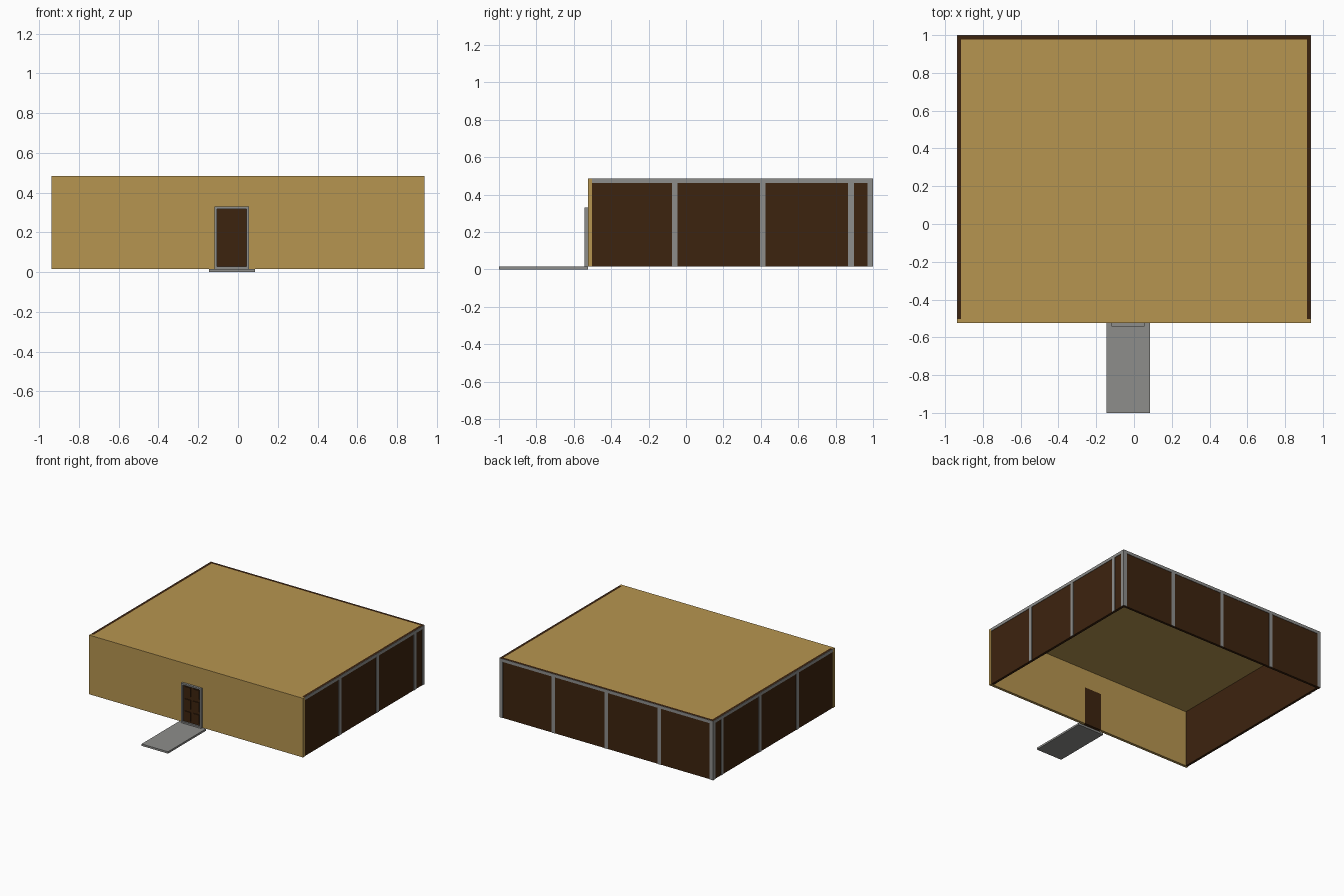
import bpy, bmesh

if "Cube" in bpy.data.objects:
    bpy.data.objects.remove(bpy.data.objects["Cube"])

def material(name, rgb):
    m = bpy.data.materials.new(name)
    m.diffuse_color = (*rgb, 1)
    m.use_nodes = True
    m.node_tree.nodes["Principled BSDF"].inputs["Base Color"].default_value = m.diffuse_color
    return m

TAN = material("tan plaster", (0.47, 0.30, 0.08))
BROWN = material("dark brown wood", (0.046, 0.017, 0.0045))
GREY = material("grey trim", (0.27, 0.27, 0.26))

def boxes(name, mat, *specs):
    """One object made of boxes, each given as (x0, x1, y0, y1, z0, z1)."""
    bm = bmesh.new()
    for x0, x1, y0, y1, z0, z1 in specs:
        for v in bmesh.ops.create_cube(bm, size=1)["verts"]:
            v.co = (x0 + (v.co.x + 0.5) * (x1 - x0),
                    y0 + (v.co.y + 0.5) * (y1 - y0),
                    z0 + (v.co.z + 0.5) * (z1 - z0))
    me = bpy.data.meshes.new(name)
    bm.to_mesh(me)
    bm.free()
    me.materials.append(mat)
    ob = bpy.data.objects.new(name, me)
    bpy.context.collection.objects.link(ob)
    return ob

W, F, B = 0.938, -0.525, 1.0      # half width, front, back
Z0, Z1 = 0.016, 0.485             # wall bottom and top
T, P, BAR = 0.022, 0.003, 0.03    # wall, trim plate thickness, trim width
IN = F + T                        # inner side of the front wall
DX0, DX1, DZ = -0.118, 0.055, 0.331   # door frame outline
FR = 0.012                        # door frame width

# Front wall around the door opening
boxes("front_wall", TAN,
      (-W, DX0 + FR, F, IN, Z0, Z1),
      (DX1 - FR, W, F, IN, Z0, Z1),
      (DX0 + FR, DX1 - FR, F, IN, DZ - FR, Z1))

# Roof panel sits between the walls; the underside is open
boxes("roof", TAN, (-W + T, W - T, IN, B - T, Z1 - 0.015, Z1))

# Wooden back and side walls
boxes("back_wall", BROWN, (-W + P, W - P, B - T, B - P, Z0, Z1))
for side, s in (("left", -1), ("right", 1)):
    x0, x1 = sorted((s * (W - P), s * (W - T)))
    boxes(side + "_wall", BROWN, (x0, x1, IN, B - T, Z0, Z1))
    # Side trim: top rail and posts, thin plates on the outside
    x0, x1 = sorted((s * W, s * (W - P)))
    posts = [(x0, x1, y - BAR / 2, y + BAR / 2, Z0, Z1 - 0.024)
             for y in (-0.06, 0.411, 0.882, B - BAR / 2)]
    boxes(side + "_trim", GREY, (x0, x1, IN, B, Z1 - 0.024, Z1), *posts)

# Back trim
posts = [(x - BAR / 2, x + BAR / 2, B - P, B, Z0, Z1 - 0.024)
         for x in (-W + BAR / 2, -0.465, 0, 0.465, W - BAR / 2)]
boxes("back_trim", GREY, (-W, W, B - P, B, Z1 - 0.024, Z1), *posts)

# Door frame
DF = F - 0.018
boxes("door_frame", GREY,
      (DX0, DX0 + FR, DF, F, Z0, DZ),
      (DX1 - FR, DX1, DF, F, Z0, DZ),
      (DX0 + FR, DX1 - FR, DF, F, DZ - FR, DZ),
      (DX0 + FR, DX1 - FR, DF, F, Z0, Z0 + FR))

# Door leaf with six raised panels
ax, bx, az, bz = DX0 + FR, DX1 - FR, Z0 + FR, DZ - FR
boxes("door", BROWN, (ax, bx, F - 0.004, IN, Z0 + FR, bz),
      (ax, bx, F, IN, Z0, Z0 + FR))
cw, ch, g = (bx - ax) / 2, (bz - az) / 3, 0.012
boxes("door_panels", BROWN, *[
    (ax + i * cw + g, ax + (i + 1) * cw - g, F - 0.010, F - 0.004,
     az + j * ch + g, az + (j + 1) * ch - g)
    for i in range(2) for j in range(3)])

# Entrance path slab
boxes("path", GREY, (-0.146, 0.086, -1.0, F, 0, 0.015))
